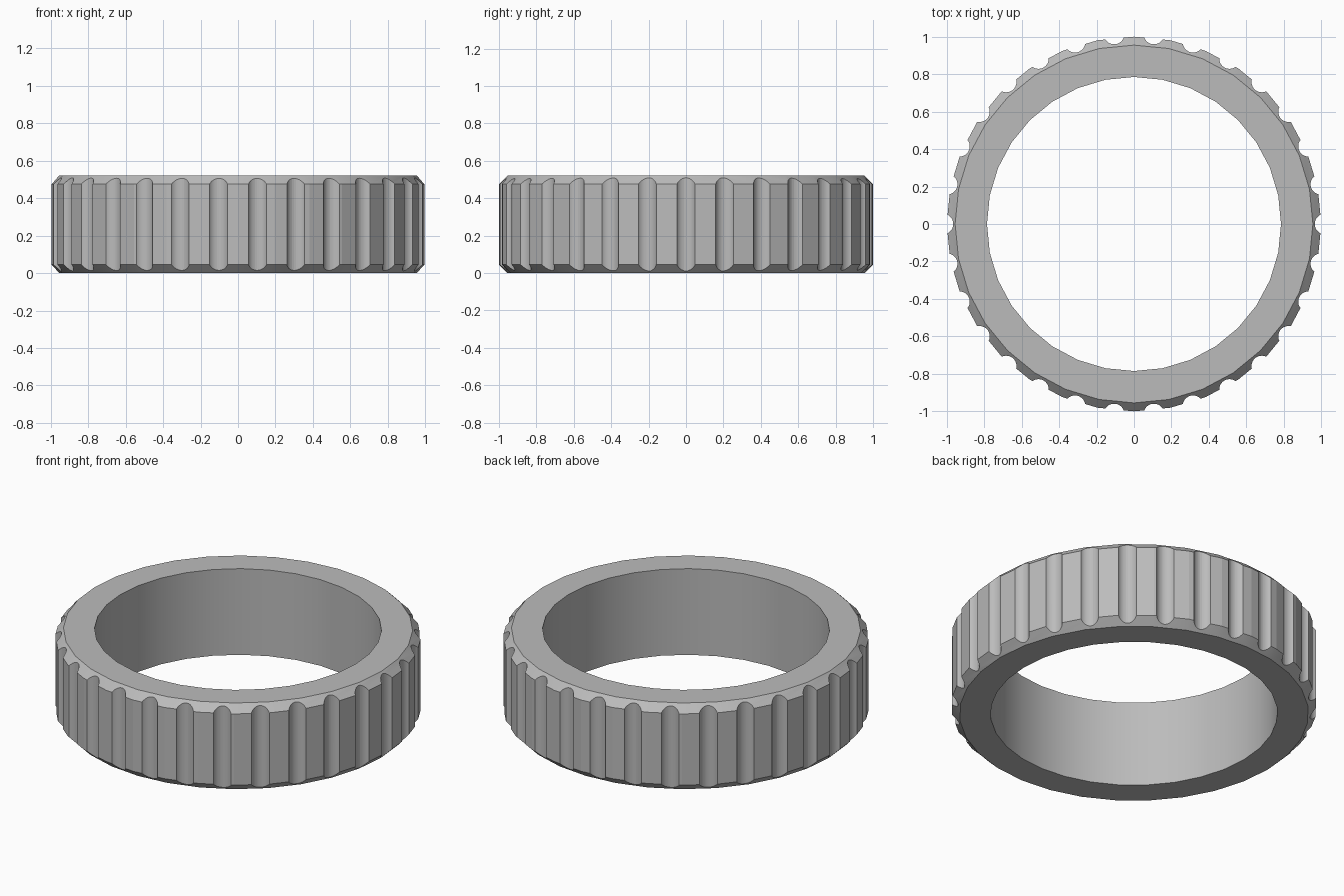
import bpy, bmesh
from math import cos, sin, pi, hypot, radians
from mathutils import Matrix

cube = bpy.data.objects.get("Cube")
if cube:
    bpy.data.objects.remove(cube)

OUTER, INNER, HEIGHT, CHAMFER = 1.0, 0.785, 0.52, 0.045
SIDES, GROOVES = 32, 30


def add_object(name, bm):
    bmesh.ops.recalc_face_normals(bm, faces=bm.faces)
    mesh = bpy.data.meshes.new(name)
    bm.to_mesh(mesh)
    bm.free()
    obj = bpy.data.objects.new(name, mesh)
    bpy.context.collection.objects.link(obj)
    return obj


grey = bpy.data.materials.new("plain grey")
grey.use_nodes = True
grey.diffuse_color = (0.5, 0.5, 0.5, 1)
grey.node_tree.nodes["Principled BSDF"].inputs["Base Color"].default_value = grey.diffuse_color

# Ring body: chamfered section turned around the z axis
rim = OUTER - CHAMFER
section = [(INNER, 0), (rim, 0), (OUTER, CHAMFER),
           (OUTER, HEIGHT - CHAMFER), (rim, HEIGHT), (INNER, HEIGHT)]
bm = bmesh.new()
loops = []
for i in range(SIDES):
    a = 2 * pi * i / SIDES
    loops.append([bm.verts.new((r * cos(a), r * sin(a), z)) for r, z in section])
for i, loop in enumerate(loops):
    following = loops[(i + 1) % SIDES]
    for j in range(len(section)):
        k = (j + 1) % len(section)
        bm.faces.new((loop[j], following[j], following[k], loop[k]))
ring = add_object("grip_ring", bm)
ring.data.materials.append(grey)

# Round grip grooves around the outside
bm = bmesh.new()
for i in range(GROOVES):
    a = 2 * pi * i / GROOVES
    place = Matrix.Rotation(a, 4, 'Z') @ Matrix.Translation((1.02, 0, HEIGHT / 2))
    bmesh.ops.create_cone(bm, cap_ends=True, segments=32, radius1=0.055,
                          radius2=0.055, depth=1, matrix=place)
cutter = add_object("groove_cutter", bm)
cutter.data.materials.append(grey)
cutter.hide_render = True

cut = ring.modifiers.new("grooves", 'BOOLEAN')
cut.operation = 'DIFFERENCE'
cut.solver = 'EXACT'
cut.object = cutter
bpy.context.view_layer.objects.active = ring
ring.select_set(True)
bpy.ops.object.modifier_apply(modifier=cut.name)
bpy.data.objects.remove(cutter)

# Smooth bore and grooves, flat outer lands
bpy.ops.object.shade_smooth_by_angle(angle=radians(25))
for face in ring.data.polygons:
    x, y, z = face.center
    nx, ny, nz = face.normal
    r = hypot(x, y)
    land = r > 0.9 and (x * nx + y * ny) / r > 0.99
    face.use_smooth = not land and abs(nz) < 0.9
